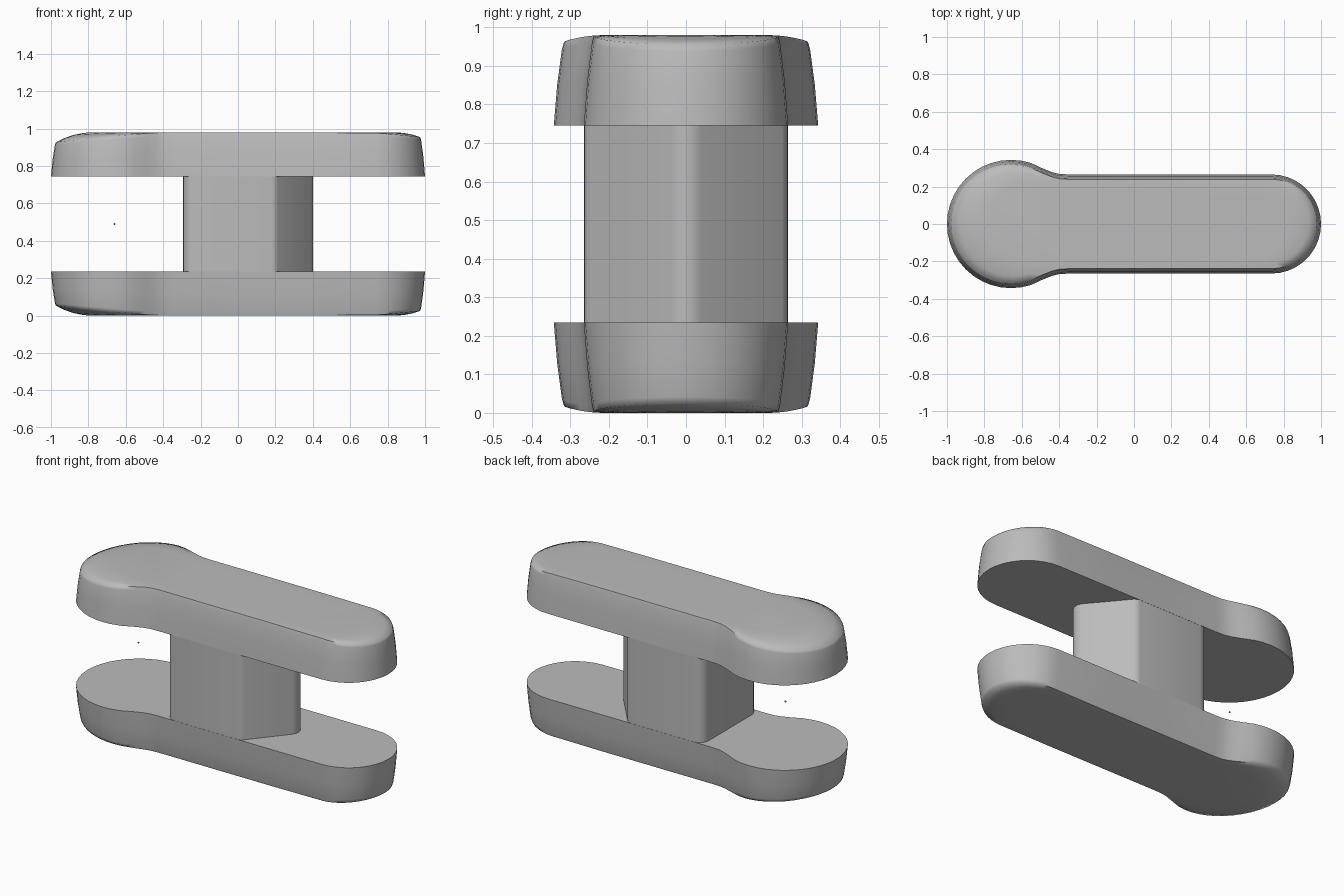
import bpy, bmesh, math
from mathutils import Vector

cube = bpy.data.objects.get("Cube")
if cube:
    bpy.data.objects.remove(cube, do_unlink=True)

grey = bpy.data.materials.new("plain grey")
grey.use_nodes = True
colour = (0.5, 0.5, 0.5, 1)
grey.diffuse_color = colour
grey.node_tree.nodes["Principled BSDF"].inputs["Base Color"].default_value = colour

HEIGHT = 0.98
INNER = 0.745          # inner face of the upper plate
SPINE = (-0.57, 0.63)  # axis the crown falls away from


def finish(bm, name, angle):
    bmesh.ops.recalc_face_normals(bm, faces=bm.faces)
    mesh = bpy.data.meshes.new(name)
    bm.to_mesh(mesh)
    bm.free()
    mesh.materials.append(grey)
    obj = bpy.data.objects.new(name, mesh)
    bpy.context.collection.objects.link(obj)
    bpy.ops.object.select_all(action='DESELECT')
    obj.select_set(True)
    bpy.context.view_layer.objects.active = obj
    bpy.ops.object.shade_smooth_by_angle(angle=math.radians(angle))
    return obj


def arc(cx, r, start, end, n):
    return [(cx + r * math.cos(a), r * math.sin(a)) for a in
            (math.radians(start + (end - start) * i / n) for i in range(n + 1))]


def outline(inset):
    """Round lobe, concave neck, straight bar and rounded far end."""
    half = arc(-0.657, 0.343 - inset, 180, 72, 12)
    half += [(-0.49, 0.298 - inset), (-0.44, 0.278 - inset),
             (-0.40, 0.268 - inset), (-0.35, 0.265 - inset)]
    half += [(x, 0.265 - inset) for x in (0, 0.4)]
    half += arc(0.735, 0.265 - inset, 90, 0, 9)
    return half + [(x, -y) for x, y in half[-2:0:-1]]


def spine_point(x):
    return Vector((min(max(x, SPINE[0]), SPINE[1]), 0))


def crown(p):
    d = (p - spine_point(p.x)).length
    return HEIGHT - 1.4 * max(0, d - 0.21) ** 2


def plate(name, flip):
    rim = [Vector(p) for p in outline(0.026)]
    rings = [[(x, y, INNER) for x, y in outline(0)]]
    # slightly bowed side wall
    for t, inset in ((0.5, 0.009), (0.92, 0.021)):
        rings.append([(x, y, INNER + t * (crown(r) - INNER))
                      for (x, y), r in zip(outline(inset), rim)])
    # crowned outer face
    for t in (1, 0.88, 0.76, 0.62):
        pts = [spine_point(p.x).lerp(p, t) for p in rim]
        rings.append([(p.x, p.y, crown(p)) for p in pts])
    bm = bmesh.new()
    loops = [[bm.verts.new((x, y, HEIGHT - z if flip else z)) for x, y, z in ring]
             for ring in rings]
    n = len(rim)
    for a, b in zip(loops, loops[1:]):
        for i in range(n):
            j = (i + 1) % n
            bm.faces.new((a[i], a[j], b[j], b[i]))
    bm.faces.new(loops[0])
    bm.faces.new(loops[-1])
    finish(bm, name, 65)


plate("upper_plate", False)
plate("lower_plate", True)

# connecting block: rounded back, wedge-shaped nose
profile = [(-0.295, -0.264), (0.2, -0.264), (0.42, 0), (0.2, 0.264), (-0.295, 0.264)]
bm = bmesh.new()
base = bm.faces.new([bm.verts.new((x, y, HEIGHT - INNER)) for x, y in profile])
top = bmesh.ops.extrude_face_region(bm, geom=[base])
bmesh.ops.translate(bm, vec=(0, 0, 2 * INNER - HEIGHT),
                    verts=[v for v in top["geom"] if isinstance(v, bmesh.types.BMVert)])


def round_edges(test, offset):
    edges = [e for e in bm.edges
             if abs(e.verts[0].co.z - e.verts[1].co.z) > 0.1 and test(e.verts[0].co.x)]
    bmesh.ops.bevel(bm, geom=edges, offset=offset, segments=4, profile=0.5, affect='EDGES')


round_edges(lambda x: x > 0.4, 0.05)
round_edges(lambda x: x < -0.2, 0.06)
round_edges(lambda x: abs(x - 0.2) < 0.01, 0.02)
finish(bm, "connecting_block", 40)

# tiny pivot marker between the lobes
bm = bmesh.new()
bmesh.ops.create_icosphere(bm, subdivisions=1, radius=0.006)
bmesh.ops.translate(bm, vec=(-0.66, 0, HEIGHT / 2), verts=bm.verts)
finish(bm, "pivot_marker", 40)
